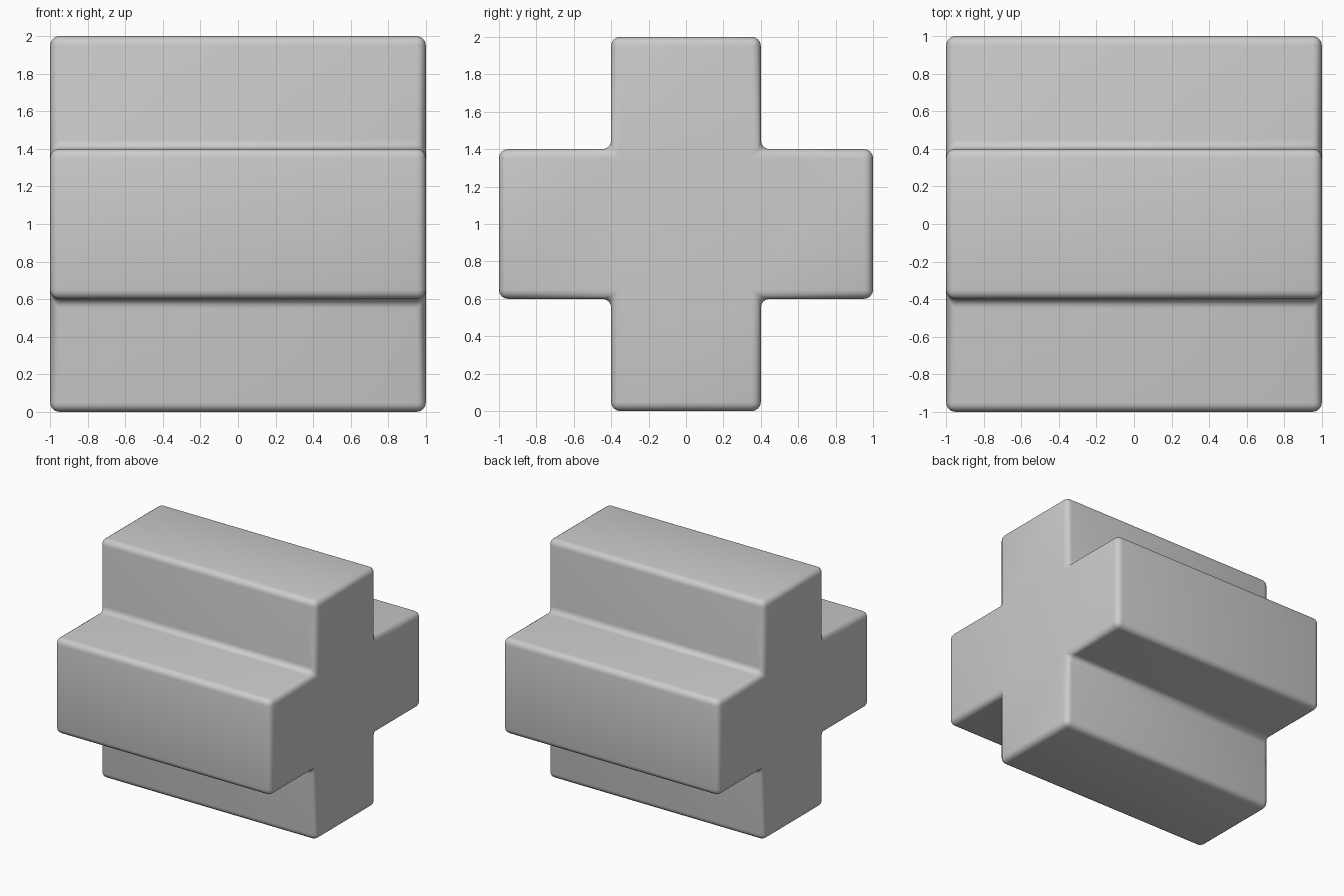
import bpy, bmesh

if "Cube" in bpy.data.objects:
    bpy.data.objects.remove(bpy.data.objects["Cube"])

# Plus-shaped cross-section in the YZ plane: 3x3 grid without its corner cells
levels = [-1.0, -0.4, 0.4, 1.0]
bm = bmesh.new()
for i in range(3):
    for j in range(3):
        if i == 1 or j == 1:
            corners = [(i, j), (i + 1, j), (i + 1, j + 1), (i, j + 1)]
            bm.faces.new([bm.verts.new((-1.0, levels[a], 1.0 + levels[b])) for a, b in corners])
bmesh.ops.remove_doubles(bm, verts=bm.verts, dist=1e-4)

# Sweep the section along X, keeping both end caps
ext = bmesh.ops.extrude_face_region(bm, geom=bm.faces[:], use_keep_orig=True)
bmesh.ops.translate(bm, vec=(2.0, 0, 0),
                    verts=[g for g in ext["geom"] if isinstance(g, bmesh.types.BMVert)])
bmesh.ops.recalc_face_normals(bm, faces=bm.faces)

mesh = bpy.data.meshes.new("cross_block")
bm.to_mesh(mesh)
bm.free()
block = bpy.data.objects.new("cross_block", mesh)
bpy.context.collection.objects.link(block)
for p in mesh.polygons:
    p.use_smooth = True

# Softly rounded outer edges and filleted inner corners
bevel = block.modifiers.new("rounded_edges", 'BEVEL')
bevel.width = 0.048
bevel.segments = 4
bevel.limit_method = 'ANGLE'
